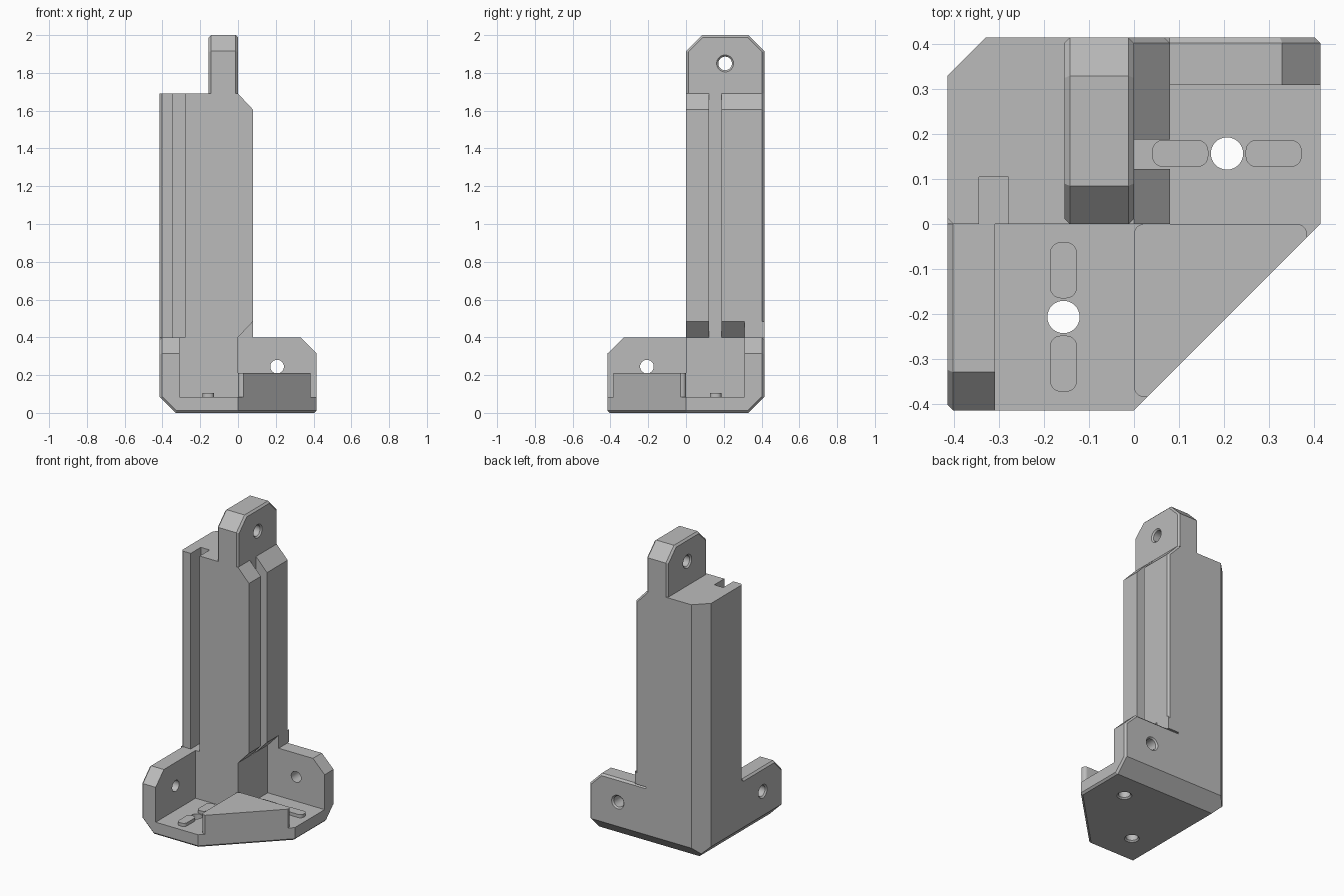
import bpy, bmesh, math
from mathutils import Vector, Matrix

if "Cube" in bpy.data.objects:
    bpy.data.objects.remove(bpy.data.objects["Cube"], do_unlink=True)

grey = bpy.data.materials.new("plain_grey")
grey.use_nodes = True
GREY = (0.5, 0.5, 0.5, 1)
grey.diffuse_color = GREY
grey.node_tree.nodes["Principled BSDF"].inputs["Base Color"].default_value = GREY

H = 0.415      # half width
C = 0.085      # large chamfer and floor thickness
S = 0.012      # small edge bevel
TOP = 0.4      # flange height
COL = 1.69     # column height


def finish(name, bm):
    bmesh.ops.recalc_face_normals(bm, faces=bm.faces)
    mesh = bpy.data.meshes.new(name)
    bm.to_mesh(mesh)
    bm.free()
    obj = bpy.data.objects.new(name, mesh)
    obj.data.materials.append(grey)
    bpy.context.collection.objects.link(obj)
    return obj


def prism(points, lo, hi, axis="z"):
    """Extrude a closed outline: xy along z, or xz along y."""
    bm = bmesh.new()
    place = (lambda a, b: (a, b, lo)) if axis == "z" else (lambda a, b: (a, lo, b))
    face = bm.faces.new([bm.verts.new(place(a, b)) for a, b in points])
    out = bmesh.ops.extrude_face_region(bm, geom=[face])
    shift = Vector((0, 0, hi - lo)) if axis == "z" else Vector((0, hi - lo, 0))
    bmesh.ops.translate(bm, vec=shift, verts=[v for v in out["geom"] if isinstance(v, bmesh.types.BMVert)])
    bmesh.ops.recalc_face_normals(bm, faces=bm.faces)
    return bm


def box(x0, x1, y0, y1, z0, z1):
    return prism([(x0, y0), (x1, y0), (x1, y1), (x0, y1)], z0, z1)


def slice_off(bm, point, normal):
    """Remove everything beyond a plane and cap the cut."""
    geom = bm.verts[:] + bm.edges[:] + bm.faces[:]
    out = bmesh.ops.bisect_plane(bm, geom=geom, plane_co=point, plane_no=normal, clear_outer=True, dist=1e-5)
    edges = [e for e in out["geom_cut"] if isinstance(e, bmesh.types.BMEdge) and e.is_boundary]
    bmesh.ops.holes_fill(bm, edges=edges, sides=0)
    bmesh.ops.recalc_face_normals(bm, faces=bm.faces)


def bevel(bm, rule, size=S, segments=1):
    edges = [e for e in bm.edges if rule((e.verts[0].co + e.verts[1].co) / 2, e)]
    bmesh.ops.bevel(bm, geom=edges, offset=size, segments=segments, profile=0.5,
                    affect="EDGES", clamp_overlap=True)


def upright(e):
    return abs((e.verts[0].co - e.verts[1].co).normalized().z) > 0.99


def cut(obj, bm):
    cutter = finish("cutter", bm)
    cutter.hide_render = True
    mod = obj.modifiers.new("cut", "BOOLEAN")
    mod.operation, mod.solver, mod.object = "DIFFERENCE", "EXACT", cutter
    bpy.context.view_layer.objects.active = obj
    bpy.ops.object.modifier_apply(modifier=mod.name)
    bpy.data.objects.remove(cutter, do_unlink=True)


def drill(obj, start, direction, depth, both=False):
    """Round hole, slightly flared where it starts."""
    r, f = 0.036, 0.009
    rings = [(-f, r + 2 * f), (f, r), (depth - f, r), (depth + f, r + 2 * f if both else r)]
    turn = Vector((0, 0, 1)).rotation_difference(Vector(direction)).to_matrix().to_4x4()
    mat = Matrix.Translation(start) @ turn
    bm = bmesh.new()
    n = 32
    loops = [[bm.verts.new(mat @ Vector((rad * math.cos(2 * math.pi * i / n),
                                         rad * math.sin(2 * math.pi * i / n), t)))
              for i in range(n)] for t, rad in rings]
    for a, b in zip(loops, loops[1:]):
        for i in range(n):
            j = (i + 1) % n
            bm.faces.new((a[i], a[j], b[j], b[i]))
    bm.faces.new(loops[0])
    bm.faces.new(loops[-1])
    cut(obj, bm)


def chop_corner(bm):
    slice_off(bm, (-H + C, H, 0), (-1, 1, 0))


parts = []

# Floor plate with chamfered underside
bm = prism([(-H, -H), (0, -H), (H, 0), (H, H), (-H, H)], 0, C)
slice_off(bm, (-H, 0, C), (-1, 0, -1))
slice_off(bm, (0, H, C), (0, 1, -1))
chop_corner(bm)
bevel(bm, lambda m, e: (m.z < 0.001 and m.x - m.y > 0.1)
      or (m.x < -0.34 and m.y < -0.41) or (m.x > 0.41 and m.y > 0.34))
base = finish("base_plate", bm)
for x, y in ((0.207, 0.157), (-0.157, -0.207)):
    drill(base, (x, y, 0), (0, 0, 1), C)
parts.append(base)

# Side flange
bm = box(-H, -0.31, -H, 0, C, TOP)
slice_off(bm, (0, -H, TOP - C), (0, -1, 1))
bevel(bm, lambda m, e: m.x < -H + 0.001 and m.z > C + 0.001 and m.y < -0.001)
side = finish("side_flange", bm)
drill(side, (-H, -0.207, 0.245), (1, 0, 0), 0.105)
parts.append(side)

# Back flange
bm = box(0, H, 0.31, H, C, TOP)
slice_off(bm, (H, 0, TOP - C), (1, 0, 1))
bevel(bm, lambda m, e: m.y > H - 0.001 and m.z > C + 0.001 and m.x > 0.001)
back = finish("back_flange", bm)
drill(back, (0.207, H, 0.245), (0, -1, 0), 0.105)
parts.append(back)

# Column foot, and the gusset joining the column to the back flange
bm = box(-H, 0, 0, H, C, TOP)
chop_corner(bm)
parts.append(finish("column_foot", bm))
parts.append(finish("column_gusset", prism([(0, TOP), (0.08, TOP), (0.08, TOP + C)], 0.31, H, "y")))

# Column with two slots
bm = prism([(-H, TOP), (0, TOP), (0.08, TOP + C), (0.08, COL - C), (0, COL), (-H, COL)], 0, H, "y")
chop_corner(bm)
bevel(bm, lambda m, e: (upright(e) and m.x < -H + 0.001 and m.y < 0.001)
      or (m.y > H - 0.001 and m.x > 0.001 and m.z > 0.45))
column = finish("column", bm)
cut(column, box(-0.345, -0.28, -0.1, 0.105, TOP, COL + 0.1))
cut(column, box(-0.001, 0.2, 0.123, 0.188, TOP - 0.1, COL + 0.1))
parts.append(column)

# Top lug
bm = box(-0.155, 0, 0, H, COL, 2)
slice_off(bm, (0, 0, 2 - C), (0, -1, 1))
slice_off(bm, (0, H, 2 - C), (0, 1, 1))
bevel(bm, lambda m, e: abs(e.verts[0].co.x - e.verts[1].co.x) < 0.001 and m.z > COL + 0.001)
lug = finish("top_lug", bm)
drill(lug, (0, 0.207, 1.85), (-1, 0, 0), 0.155, both=True)
parts.append(lug)

# Corner block on the floor
D = 0.385
bm = prism([(0, 0), (D, 0), (D, D - H), (H - D, -D), (0, -D)], C, 0.21)
bevel(bm, lambda m, e: upright(e) and (m.x < 0.001 or m.y > -0.001), 0.022, 5)
parts.append(finish("corner_block", bm))

# Rounded locating pads, either side of each floor hole
for i, offset in enumerate((-0.104, 0.104)):
    for name, x, y, w, d in (("back_pad", 0.207 + offset, 0.157, 0.0625, 0.03),
                             ("side_pad", -0.157, -0.207 + offset, 0.03, 0.0625)):
        bm = box(x - w, x + w, y - d, y + d, C, 0.106)
        bevel(bm, lambda m, e: upright(e), 0.024, 5)
        parts.append(finish(f"{name}_{i + 1}", bm))

# Smooth the round surfaces, keep edges sharp
bpy.ops.object.select_all(action="DESELECT")
for obj in parts:
    obj.select_set(True)
bpy.context.view_layer.objects.active = parts[0]
bpy.ops.object.shade_smooth_by_angle(angle=math.radians(25))
